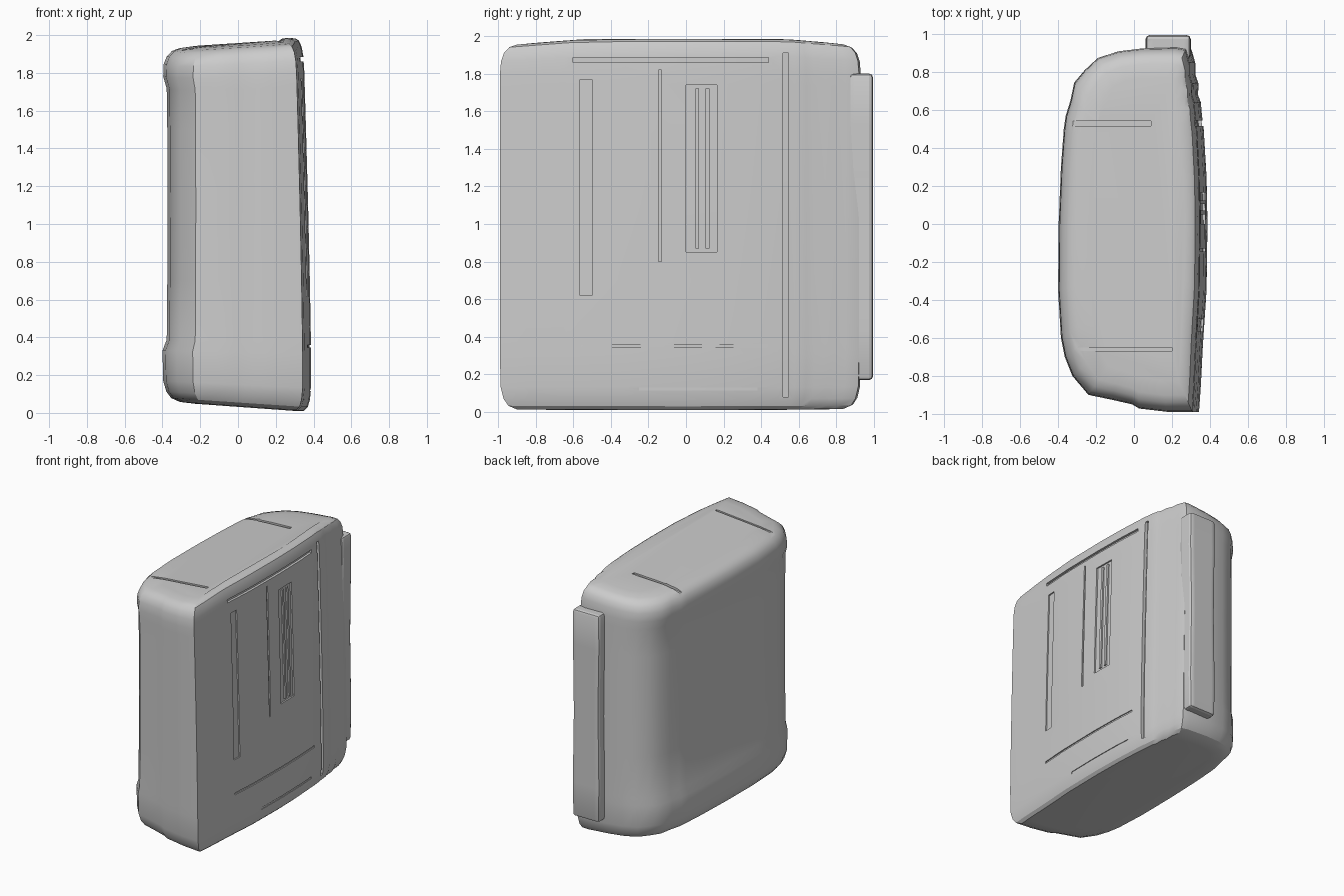
import bpy, bmesh, math

if "Cube" in bpy.data.objects:
    bpy.data.objects.remove(bpy.data.objects["Cube"])

grey = bpy.data.materials.new("light_grey")
grey.diffuse_color = (0.6, 0.6, 0.6, 1)
grey.use_nodes = True
grey.node_tree.nodes["Principled BSDF"].inputs["Base Color"].default_value = grey.diffuse_color

# Plan outline of the block, walking up the right side and down the left
RIGHT = [(0.345, -0.99), (0.355, -0.85), (0.365, -0.65), (0.385, -0.35), (0.39, 0.0),
         (0.385, 0.25), (0.37, 0.5), (0.36, 0.58), (0.355, 0.64), (0.34, 0.68), (0.342, 0.74),
         (0.325, 0.79), (0.325, 0.85), (0.305, 0.92)]
LEFT = [(0.25, 0.93), (0.05, 0.925), (-0.08, 0.91), (-0.19, 0.875), (-0.26, 0.81),
        (-0.315, 0.745), (-0.335, 0.65), (-0.36, 0.57), (-0.37, 0.5), (-0.385, 0.3),
        (-0.397, 0.0), (-0.4, -0.35), (-0.385, -0.6), (-0.365, -0.7), (-0.325, -0.8),
        (-0.24, -0.9), (-0.12, -0.925), (-0.01, -0.95), (0.03, -0.972), (0.2, -0.99)]
# Height, rounding inset, extra waist on the left side
RINGS = [(0.032, 0.17, 0), (0.036, 0.09, 0), (0.055, 0.045, 0), (0.09, 0.02, 0), (0.15, 0.004, 0),
         (0.32, 0, 0), (0.38, 0, 0.022), (0.7, 0, 0.025), (1.1, 0, 0.027), (1.5, 0, 0.025),
         (1.73, 0, 0.022), (1.8, 0, 0.004), (1.87, 0.006, 0), (1.915, 0.022, 0),
         (1.945, 0.05, 0), (1.957, 0.09, 0), (1.962, 0.17, 0)]


def place(x, y, z, d=0.0, waist=0.0):
    """Lean the right side, narrow the left side and slant both ends."""
    if x > 0:
        x *= 1 - (0.045 * (z / 2) ** 1.5 + d * 0.45) / 0.38
    else:
        x *= 1 - (waist + d) / 0.39
    y *= 1 - d
    t = (z - 1) / 0.96
    drop = 0.03 * max(0, abs(y) - 0.55) / 0.4
    return x, y, z + (0.085 if t > 0 else 0.07) * x * t ** 3 - (drop * t ** 3 if t > 0 else 0)


def right_x(y, z):
    for (xa, ya), (xb, yb) in zip(RIGHT, RIGHT[1:]):
        if ya <= y <= yb:
            return place(xa + (xb - xa) * (y - ya) / (yb - ya), y, z)[0]
    return 0.33


def make(name, bm):
    bmesh.ops.recalc_face_normals(bm, faces=bm.faces)
    me = bpy.data.meshes.new(name)
    bm.to_mesh(me)
    bm.free()
    me.materials.append(grey)
    ob = bpy.data.objects.new(name, me)
    bpy.context.collection.objects.link(ob)
    return ob


def activate(ob):
    bpy.ops.object.select_all(action='DESELECT')
    ob.select_set(True)
    bpy.context.view_layer.objects.active = ob


# Main block lofted through the rings
bm = bmesh.new()
rows = [[bm.verts.new(place(x, y, z, d, w)) for x, y in RIGHT + LEFT] for z, d, w in RINGS]
n = len(rows[0])
for a, b in zip(rows, rows[1:]):
    for i in range(n):
        j = (i + 1) % n
        bm.faces.new((a[i], a[j], b[j], b[i]))
bm.faces.new(rows[0][::-1])
bm.faces.new(rows[-1])
block = make("block", bm)


def lump(fn, cuts=5):
    """Subdivided unit cube whose points are remapped by fn."""
    bm = bmesh.new()
    bmesh.ops.create_cube(bm, size=1)
    bmesh.ops.subdivide_edges(bm, edges=bm.edges[:], cuts=cuts, use_grid_fill=True)
    for v in bm.verts:
        v.co = fn(v.co.x, v.co.y + 0.5, v.co.z + 0.5)
    return bm


def side_patch(y0, y1, z0, z1, low, high):
    """Slab following the right face between two offsets from it."""
    def fn(s, u, v):
        y, z = y0 + (y1 - y0) * u, z0 + (z1 - z0) * v
        return (right_x(y, z) + (low if s < 0 else high) - 0.0 * s, y, z)

    def smooth(s, u, v):
        y, z = y0 + (y1 - y0) * u, z0 + (z1 - z0) * v
        return (right_x(y, z) + low + (high - low) * (s + 0.5), y, z)
    return lump(smooth)


def top_groove(y, x0, x1, depth, width):
    def fn(s, u, v):
        x = x0 + (x1 - x0) * (s + 0.5)
        z = place(x, y, 1.96)[2]
        return (x, y + (u - 0.5) * width, z - depth + (depth + 0.05) * v)
    return lump(fn)


def cut(bm):
    cutter = make("groove_cutter", bm)
    cutter.hide_render = True
    m = block.modifiers.new("groove", 'BOOLEAN')
    m.operation, m.solver, m.object = 'DIFFERENCE', 'EXACT', cutter
    activate(block)
    bpy.ops.object.modifier_apply(modifier=m.name)
    bpy.data.objects.remove(cutter)


# Grooves in the right face: y range, z range, depth
for y0, y1, z0, z1, d in [(0.515, 0.545, 0.08, 1.91, 0.025), (-0.60, 0.44, 1.86, 1.885, 0.02),
                          (-0.565, -0.50, 0.62, 1.77, 0.01), (-0.145, -0.13, 0.8, 1.82, 0.01),
                          (0.0, 0.165, 0.85, 1.74, 0.012), (-0.56, 0.42, 0.345, 0.36, 0.008),
                          (-0.25, 0.38, 0.115, 0.13, 0.008)]:
    cut(side_patch(y0, y1, z0, z1, -d, 0.04))

# Grooves across the top
cut(top_groove(0.53, -0.5, 0.09, 0.02, 0.025))
cut(top_groove(-0.66, -0.5, 0.2, 0.008, 0.02))

# Groove down the left face
cut(lump(lambda s, u, v: (-0.40 + 0.055 * s, 0.52 + 0.025 * u, 0.12 + 1.72 * v), 1))
activate(block)
bpy.ops.object.shade_smooth_by_angle(angle=math.radians(30))

# Slim bars standing in the recess on the right face
for i, y in enumerate((0.05, 0.105)):
    bar = make("recess_bar_%d" % (i + 1), side_patch(y, y + 0.02, 0.87, 1.72, -0.03, -0.001))

# Spine strip along the back with softened edges
spine = make("back_spine", lump(lambda s, u, v: (
    0.18 + (0.23 + 0.008 * math.sin(9 * v)) * s, 0.87 + 0.125 * u,
    0.17 + 1.63 * v), 5))
m = spine.modifiers.new("soft_edges", 'BEVEL')
m.width, m.segments, m.angle_limit = 0.025, 2, math.radians(50)
activate(spine)
bpy.ops.object.modifier_apply(modifier=m.name)
bpy.ops.object.shade_smooth_by_angle(angle=math.radians(35))
